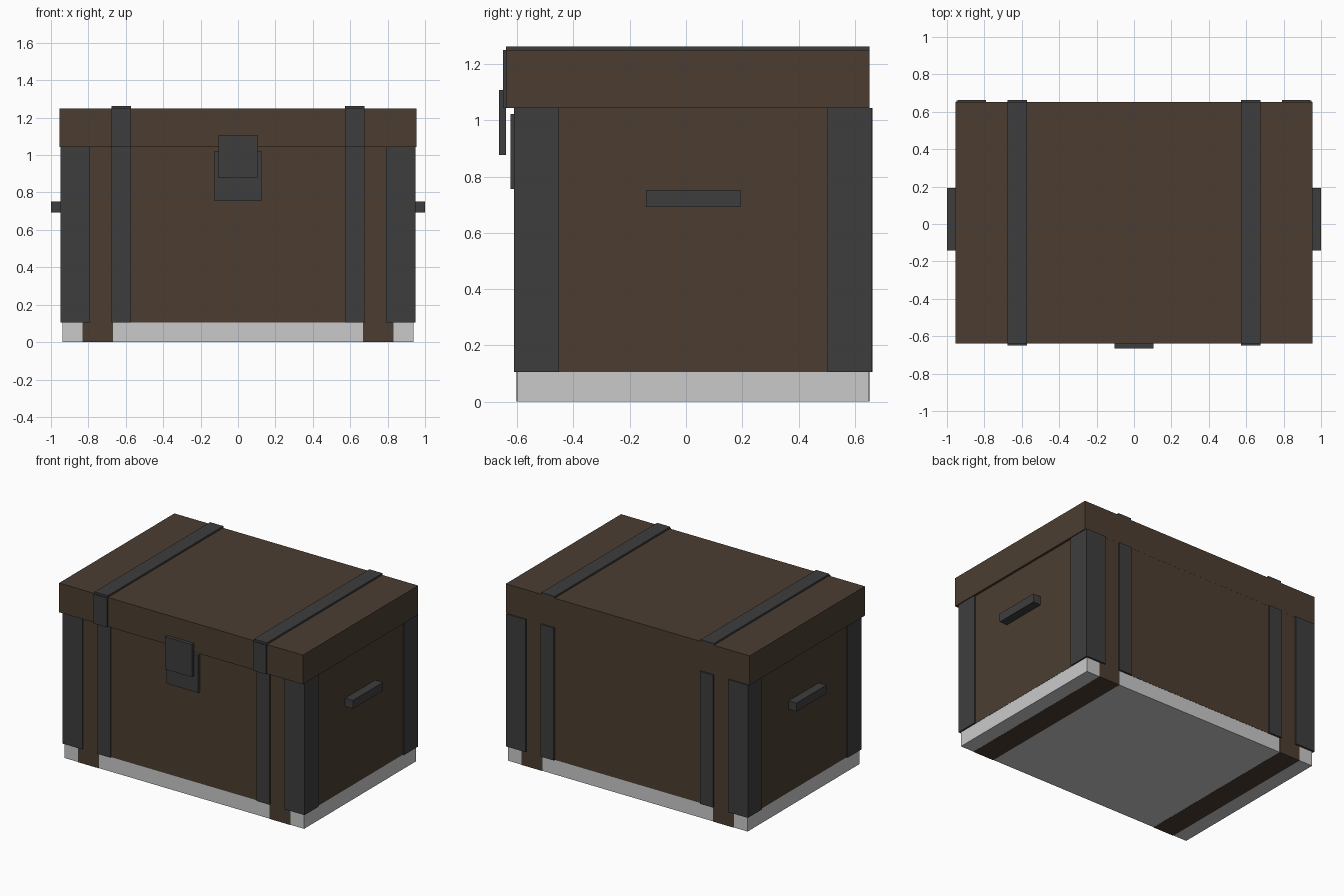
import bpy, bmesh

if "Cube" in bpy.data.objects:
    bpy.data.objects.remove(bpy.data.objects["Cube"])


def material(name, rgb):
    m = bpy.data.materials.new(name)
    m.diffuse_color = (*rgb, 1)
    m.use_nodes = True
    m.node_tree.nodes["Principled BSDF"].inputs["Base Color"].default_value = m.diffuse_color
    return m


WOOD = material("dark wood", (0.072, 0.048, 0.031))
IRON = material("dark iron", (0.048, 0.048, 0.048))
GREY = material("light grey", (0.59, 0.59, 0.59))


def box(name, x, y, z, mat):
    """Box spanning the given (low, high) ranges."""
    bm = bmesh.new()
    bmesh.ops.create_cube(bm, size=1)
    for v in bm.verts:
        v.co = [r[0] if c < 0 else r[1] for r, c in zip((x, y, z), v.co)]
    me = bpy.data.meshes.new(name)
    bm.to_mesh(me)
    bm.free()
    me.materials.append(mat)
    ob = bpy.data.objects.new(name, me)
    bpy.context.collection.objects.link(ob)
    return ob


def pair(name, x, y, z, mat):
    """Box on the right plus its mirror image on the left."""
    box(name + "_right", x, y, z, mat)
    box(name + "_left", (-x[1], -x[0]), y, z, mat)


FRONT, BACK, SIDE = -0.60, 0.65, 0.938
BASE, RIM, TOP = 0.105, 1.043, 1.25
WALL = (BASE, RIM)

# Pale inner box, showing below the wooden body
box("inner_box", (-SIDE, SIDE), (FRONT, BACK), (0.001, RIM), GREY)

# Wooden body, runners and lid (a hair proud of the inner box)
e = 0.0015
box("body", (-SIDE - e, SIDE + e), (FRONT - e, BACK + e), WALL, WOOD)
pair("runner", (0.668, 0.832), (FRONT - e, BACK + e), (0, BASE), WOOD)
box("lid", (-0.955, 0.955), (-0.638, 0.652), (RIM, TOP), WOOD)

# Iron corner plates and wall straps on front and back
for side, y in (("front", (-0.611, FRONT)), ("back", (BACK, 0.663))):
    pair(side + "_corner_plate", (0.792, 0.942), y, WALL, IRON)
    pair(side + "_strap", (0.572, 0.675), y, WALL, IRON)

# Corner plates on the two ends
pair("end_front_corner_plate", (SIDE, 0.949), (-0.611, -0.452), WALL, IRON)
pair("end_back_corner_plate", (SIDE, 0.949), (0.503, 0.661), WALL, IRON)

# Straps over the lid
pair("lid_front_strap", (0.572, 0.675), (-0.65, -0.638), (RIM, TOP), IRON)
pair("lid_top_strap", (0.572, 0.675), (-0.64, 0.652), (TOP, 1.263), IRON)

# Lock plate and hasp
box("lock_plate", (-0.125, 0.125), (-0.624, FRONT), (0.755, 1.022), IRON)
box("hasp", (-0.105, 0.105), (-0.665, -0.64), (0.877, 1.107), IRON)

# End handles
pair("handle", (SIDE, 1.0), (-0.142, 0.193), (0.692, 0.752), IRON)
